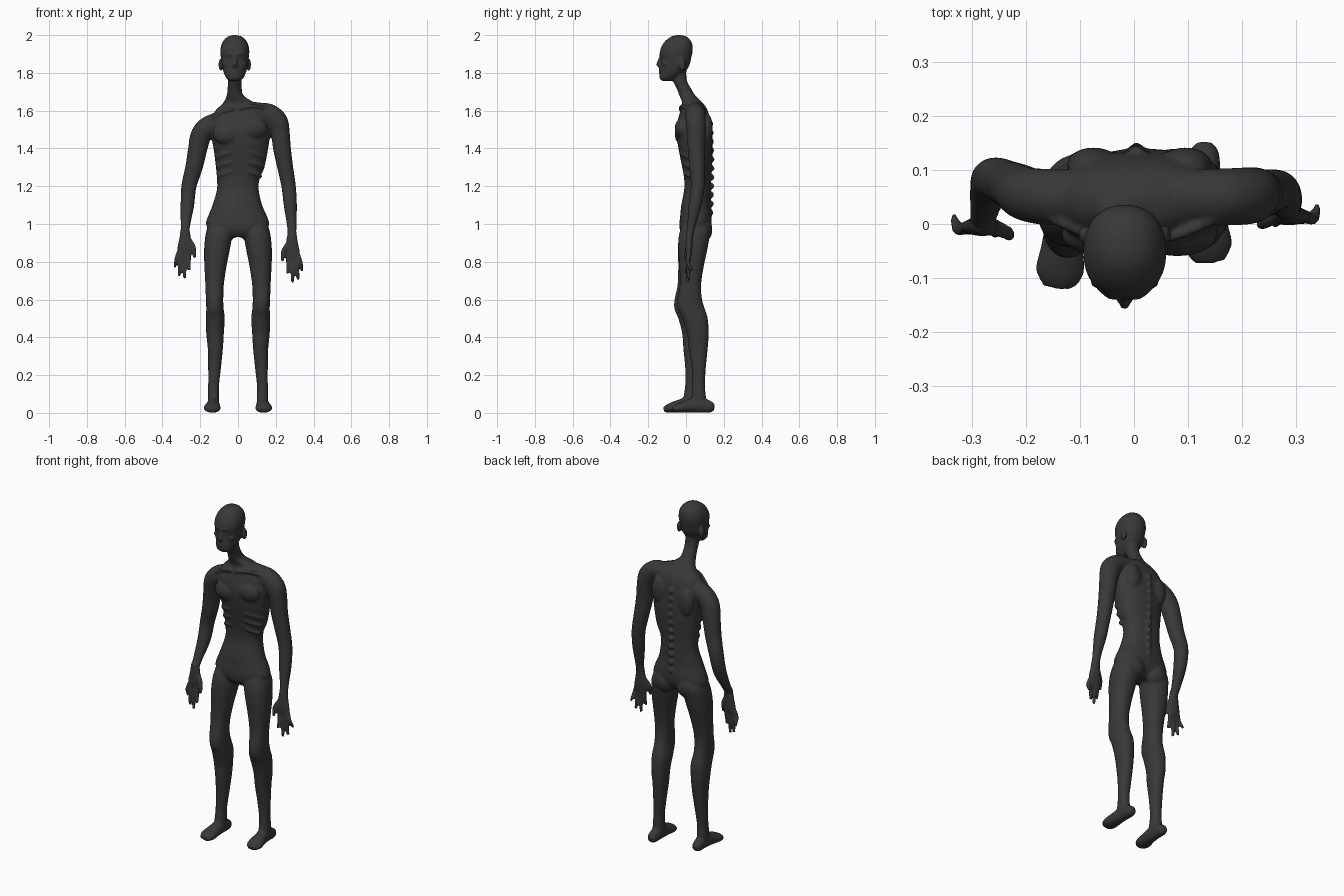
import bpy
import bmesh
import math
from mathutils import Vector

cube = bpy.data.objects.get("Cube")
if cube:
    bpy.data.objects.remove(cube, do_unlink=True)

# All measurements below are in hundredths of a unit
UNIT = 0.01
X, Y, Z = Vector((1, 0, 0)), Vector((0, 1, 0)), Vector((0, 0, 1))
SEGMENTS = 28
ANGLES = [math.tau * i / SEGMENTS for i in range(SEGMENTS)]
bm = bmesh.new()


def spline(rows, steps=5):
    """Smooth curve through rows of numbers."""
    rows = [Vector(r) for r in rows]
    padded = [rows[0]] + rows + [rows[-1]]
    result = []
    for a, b, c, d in zip(padded, padded[1:], padded[2:], padded[3:]):
        for i in range(steps):
            t = i / steps
            result.append(b + (c - a) * (t / 2)
                          + (a * 2 - b * 5 + c * 4 - d) * (t * t / 2)
                          + (b * 3 - a - c * 3 + d) * (t ** 3 / 2))
    return result + [rows[-1]]


def skin(rings):
    """Closed tube through a list of rings of points."""
    loops = [[bm.verts.new(p * UNIT) for p in ring] for ring in rings]
    for low, high in zip(loops, loops[1:]):
        for i in range(SEGMENTS):
            j = (i + 1) % SEGMENTS
            bm.faces.new((low[i], low[j], high[j], high[i]))
    bm.faces.new(loops[0][::-1])
    bm.faces.new(loops[-1])


def squared(value):
    return math.copysign(abs(value) ** 0.9, value)


def stack(rows):
    """Upright form from slices: x min, x max, y front, y back, z."""
    rings = []
    for x0, x1, y0, y1, z in spline(rows):
        rings.append([Vector(((x0 + x1) / 2 + (x1 - x0) / 2 * squared(math.cos(a)),
                              (y0 + y1) / 2 + (y1 - y0) / 2 * squared(math.sin(a)),
                              z)) for a in ANGLES])
    skin(rings)


def limb(rows, ref=Y):
    """Tube along a path: x, y, z, radius across ref, radius along ref."""
    path = spline(rows)
    rings = []
    for i, row in enumerate(path):
        before, after = path[max(i - 1, 0)], path[min(i + 1, len(path) - 1)]
        tangent = Vector((after - before)[:3]).normalized()
        u = ref.cross(tangent).normalized()
        v = tangent.cross(u)
        rings.append([Vector(row[:3]) + u * (row[3] * math.cos(a))
                      + v * (row[4] * math.sin(a)) for a in ANGLES])
    skin(rings)


def blob(x, y, z, rx, ry, rz):
    """Ellipsoid for muscle and bone swellings."""
    new = bmesh.ops.create_uvsphere(bm, u_segments=20, v_segments=12, radius=1)["verts"]
    for v in new:
        v.co = Vector((x + v.co.x * rx, y + v.co.y * ry, z + v.co.z * rz)) * UNIT


# Torso and neck
TORSO = [(-7, 7, -1, 9, 93), (-14, 14, -3, 12, 96), (-17, 16.5, -3.5, 13.5, 100),
         (-15.5, 15, -3, 13.5, 105), (-13.5, 12.8, -2.5, 13, 110),
         (-11.2, 11, -1, 13, 118), (-11.2, 11.5, -1, 13, 124),
         (-11.7, 14, -2, 13.5, 130), (-13, 16, -4, 14, 140),
         (-14.5, 17, -5, 13.5, 148), (-15, 17, -4.5, 13, 154),
         (-12, 15, -3, 11.5, 160), (-8, 9, -2, 9, 164), (-6, 3, -3.5, 5, 168),
         (-5.5, 2, -5, 2.5, 172), (-5.3, 2, -7, 0.5, 176), (-5, 2, -8, 0, 182)]
stack(TORSO)

# Chest, shoulder blades, buttocks and collarbones
for side in (-1, 1):
    lift = 1.5 * side
    blob(1 + side * 7, -2, 149 + lift, 7.5, 4, 5.5)
    blob(1 + side * 8.5, 11, 149 + lift, 5, 3.2, 8)
    blob(side * 7.5, 8.5, 97, 7, 5.5, 7)
    limb([(side - 1, -3, 161, 1, 1), (side * 8, -2, 161 + lift, 1, 1),
          (side * 15, 1, 158 + 2 * lift, 1, 1)])

# Ribs wrap around the front of the chest
for z, x0, x1, y0 in ((143, -13.3, 16.2, -4.3), (138, -12.8, 15.6, -3.8),
                      (133, -12, 14.6, -2.8), (128, -11.4, 13.2, -1.8)):
    cx, rx, cy = (x0 + x1) / 2, (x1 - x0) / 2, 5
    for side in (-1, 1):
        limb([(cx + side * (rx - 0.6) * math.sin(math.radians(a)),
               cy - (cy - y0 - 0.4) * math.cos(math.radians(a)),
               z + 1 - a / 18, 1, 1) for a in (22, 40, 58, 75)], Z)

# Spine bumps
for i in range(11):
    blob(0.5, 13 + 0.6 * math.sin(i / 10 * math.pi), 106 + i * 4.7, 1.6, 1.5, 1.7)

# Legs and feet, the right one set further forward
LEG = [(3, 14, 0, 11, 104), (2.5, 16.6, -3, 13, 97), (3.3, 17.5, -4, 12.3, 92),
       (4.6, 18, -4, 11, 85), (6, 17.8, -3.5, 9.5, 78), (7.5, 17.3, -3.3, 8, 68),
       (7.8, 17, -4.5, 8.5, 60), (7.6, 16.8, -4.3, 10, 55), (7, 17, -2, 11.5, 50),
       (7.5, 16.8, 0.5, 12, 42), (8, 16, 1.5, 11.5, 34), (9, 15.8, 3, 10.5, 24),
       (10, 15.8, 3.5, 10, 15), (10, 16, 3, 10.5, 9), (10, 16, 2, 11, 3)]
FOOT = [(13, 15, 2.5, 1.5, 1.5), (13, 13, 3, 3, 2.8), (13, 7, 4.2, 4.2, 3.2),
        (13.3, 1, 3.5, 3.5, 3.8), (13.7, -4, 2.5, 2.5, 4.5), (14, -7, 1.7, 1.4, 2.8)]
for side in (-1, 1):
    def stride(z):
        return min(0, z / 90 - 1) * 4.7 if side < 0 else 0
    stack([(side * a, side * b, c + stride(z), d + stride(z), z) for a, b, c, d, z in LEG])
    limb([(side * x, y + stride(0), z, r, s) for x, y, z, r, s in FOOT], X)

# Arms, the left shoulder held higher
limb([(4, 4.5, 160, 5.3, 5), (11, 5, 159.3, 5, 5.2), (16.5, 5, 158, 5.6, 5.3),
      (20.8, 5.2, 154, 5.7, 5.3), (22.4, 5.5, 148, 5, 5), (23.3, 5.5, 140, 4.7, 4.6),
      (25, 6, 130, 4.2, 4.2), (26.8, 6.2, 120, 3.8, 3.7), (27.7, 4.8, 110, 3.5, 3.4),
      (28.4, 3, 100, 2.6, 2.3), (28.6, 2, 94, 2.3, 1.9)])
limb([(-3, 4.5, 158, 5, 5), (-10, 5, 154.5, 5, 5), (-16, 5, 151.5, 5.4, 5.2),
      (-19.6, 5.5, 147, 5.5, 5), (-21.3, 6.5, 140, 5.1, 4.6), (-23.3, 7.5, 130, 4.6, 4.2),
      (-26, 8.4, 120, 4, 3.9), (-26.8, 6.5, 110, 3.6, 3.5), (-27.7, 2.5, 101, 2.7, 2.4),
      (-28, 0, 96, 2.3, 1.9)])


# Hands: palm, four fingers and a thumb
def hand(side, wrist):
    def place(*rows):
        limb([(wrist[0] + side * x, wrist[1] + y, wrist[2] + z, r, s) for x, y, z, r, s in rows])
    place((0, 0, 2, 2.3, 1.9), (0, -0.3, -4, 3.2, 1.9), (0.2, -0.5, -9, 4, 1.7),
          (0.4, -0.5, -12, 3.4, 1.3))
    for base, tip, y, z in ((-2.4, -2.4, -2, -20.5), (-0.7, 0.3, -1.2, -25),
                            (1.3, 3.2, -0.3, -23.5), (3, 5.4, 1.3, -19)):
        place((base, -0.5, -10, 1.2, 1.2), ((base + tip) / 2 + 0.4, -1, z / 2 - 5, 1.1, 1.1),
              (tip, y, z, 0.8, 0.8))
    place((-1.5, -0.3, -4, 1.6, 1.4), (-4.2, -1.5, -8, 1.4, 1.3),
          (-4.8, -2, -11, 1.1, 1.1), (-5, -2.3, -14, 0.8, 0.8))


hand(1, (28.6, 2, 94))
hand(-1, (-28, 0, 96))

# Head
MID = -1.7
stack([(-4.5, 1.2, -12.5, -8, 175.7), (-6.3, 2.9, -14, -5, 177.3),
       (-7.7, 4.3, -13.8, -0.5, 180.5), (-8.6, 5.2, -13.5, 1.8, 184),
       (-9.1, 5.7, -13.5, 2.8, 188), (-9.4, 6, -13.7, 3.6, 192),
       (-8.3, 5, -11.7, 3.1, 196), (-5.8, 2.4, -8.3, 0.7, 199),
       (-2.5, -0.8, -5, -2.5, 200)])

# Nose, lips, brows, cheekbones and ears
limb([(MID, -13, 189, 0.8, 0.8), (MID, -14.2, 186, 1, 1), (MID, -14.6, 183.8, 1.4, 1.2)], X)
blob(MID, -13.8, 183.3, 1.9, 1, 0.9)
for z in (179.6, 181.2):
    blob(MID, -13.4, z, 2.6, 1, 0.7)
for side in (-1, 1):
    limb([(MID + side * 0.5, -13.3, 189.3, 1, 1), (MID + side * 3, -12.8, 190, 1, 1),
          (MID + side * 5.6, -10, 189, 1, 1)], Z)
    blob(MID + side * 4.6, -10.6, 184.6, 1.9, 1.6, 1.3)
    blob(MID + side * 7.4, -2, 184.3, 1.2, 1.9, 3.3)

# Fuse the forms into one smooth skin
bmesh.ops.recalc_face_normals(bm, faces=bm.faces)
mesh = bpy.data.meshes.new("body")
bm.to_mesh(mesh)
bm.free()
body = bpy.data.objects.new("body", mesh)
bpy.context.collection.objects.link(body)

skin_color = (0.04, 0.04, 0.04, 1)
material = bpy.data.materials.new("charcoal_skin")
material.use_nodes = True
material.diffuse_color = skin_color
material.node_tree.nodes["Principled BSDF"].inputs["Base Color"].default_value = skin_color
mesh.materials.append(material)

remesh = body.modifiers.new("fuse", "REMESH")
remesh.mode = "VOXEL"
remesh.voxel_size = 0.006
remesh.use_smooth_shade = True
smooth = body.modifiers.new("soften", "SMOOTH")
smooth.factor = 0.5
smooth.iterations = 5
bpy.context.view_layer.objects.active = body
body.select_set(True)
for modifier in ("fuse", "soften"):
    bpy.ops.object.modifier_apply(modifier=modifier)
